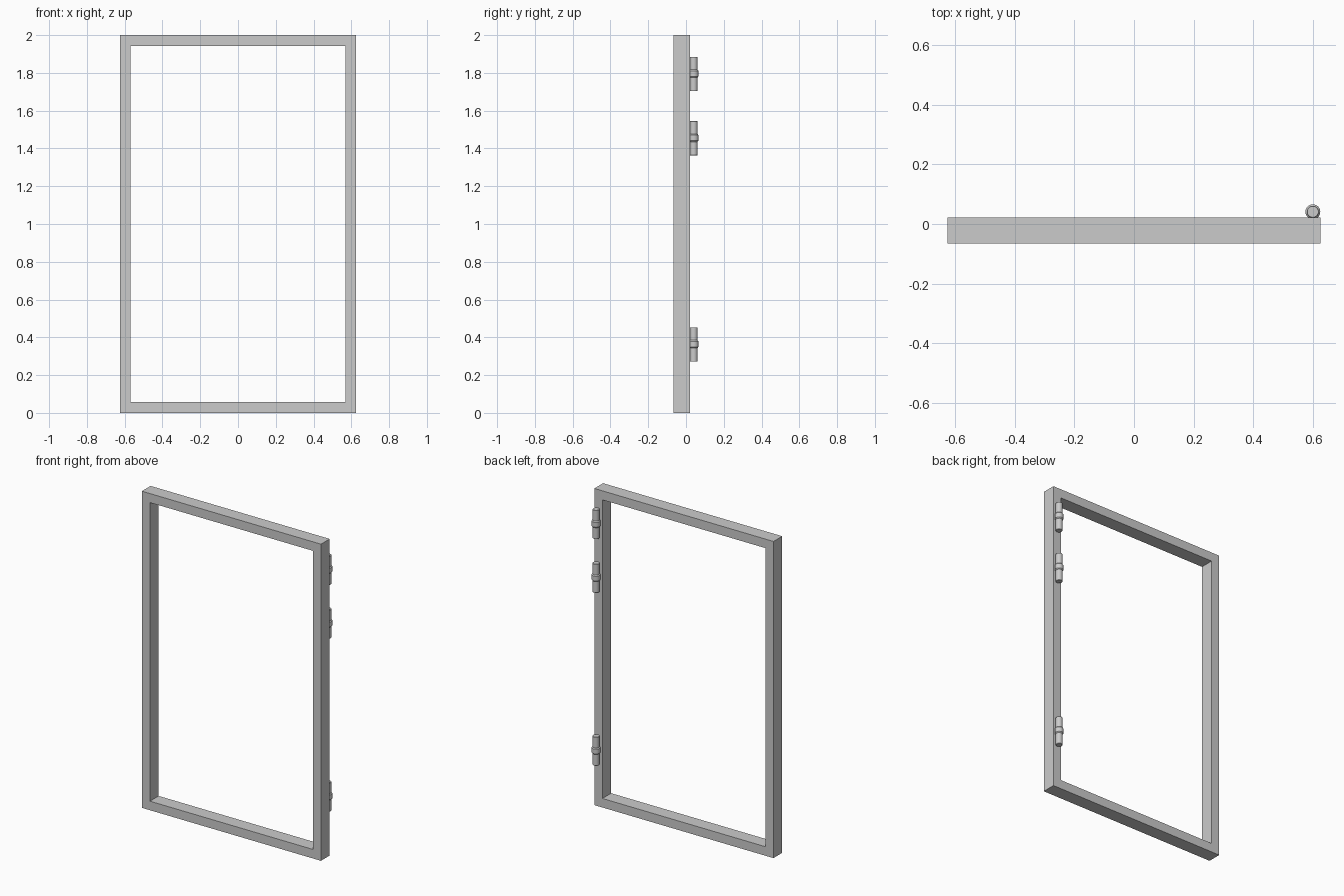
import bpy, bmesh, math

if "Cube" in bpy.data.objects:
    bpy.data.objects.remove(bpy.data.objects["Cube"])

HALF_W, HEIGHT, BAR = 0.626, 2.0, 0.057
Y_FRONT, Y_BACK = -0.066, 0.021


def add_object(name, bm):
    bmesh.ops.recalc_face_normals(bm, faces=bm.faces)
    mesh = bpy.data.meshes.new(name)
    bm.to_mesh(mesh)
    bm.free()
    obj = bpy.data.objects.new(name, mesh)
    bpy.context.collection.objects.link(obj)
    return obj


def rectangle(bm, inset, y):
    x, z0, z1 = HALF_W - inset, inset, HEIGHT - inset
    return [bm.verts.new((px, y, pz)) for px, pz in
            ((-x, z0), (x, z0), (x, z1), (-x, z1))]


def make_frame():
    # Four rectangular loops joined into one closed ring
    bm = bmesh.new()
    loops = [rectangle(bm, i, y) for i, y in
             ((0, Y_FRONT), (0, Y_BACK), (BAR, Y_BACK), (BAR, Y_FRONT))]
    for a, b in zip(loops, loops[1:] + loops[:1]):
        for i in range(4):
            j = (i + 1) % 4
            bm.faces.new((a[i], a[j], b[j], b[i]))
    return add_object("door_frame", bm)


def make_hinge(name, z, sides=32):
    # Lathed barrel with a chamfered collar at the middle
    profile = [(0.0185, -0.091), (0.020, -0.089), (0.020, -0.019),
               (0.025, -0.013), (0.025, 0.017), (0.020, 0.023),
               (0.020, 0.089), (0.0185, 0.091)]
    bm = bmesh.new()
    rings = [[bm.verts.new((r * math.cos(2 * math.pi * i / sides),
                            r * math.sin(2 * math.pi * i / sides), h))
              for i in range(sides)] for r, h in profile]
    for a, b in zip(rings, rings[1:]):
        for i in range(sides):
            j = (i + 1) % sides
            bm.faces.new((a[i], a[j], b[j], b[i]))
    bm.faces.new(rings[0][::-1])
    bm.faces.new(rings[-1])
    obj = add_object(name, bm)
    obj.location = (0.6, 0.041, z)
    bpy.ops.object.select_all(action='DESELECT')
    obj.select_set(True)
    bpy.context.view_layer.objects.active = obj
    bpy.ops.object.shade_smooth_by_angle(angle=math.radians(30))


make_frame()
for name, z in (("hinge_bottom", 0.362), ("hinge_middle", 1.454),
                ("hinge_top", 1.794)):
    make_hinge(name, z)
